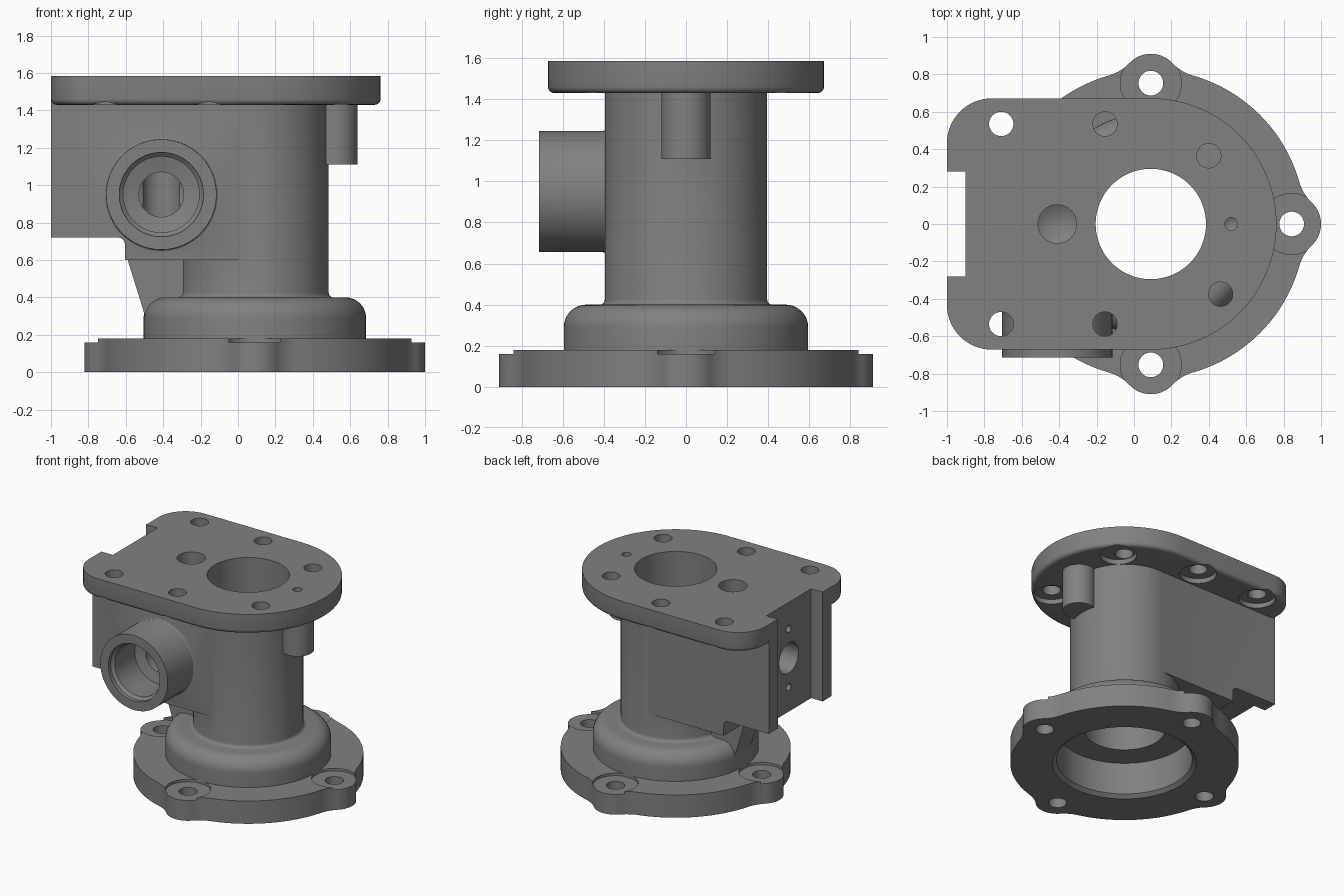
import bpy, bmesh
from math import pi, sin, cos, acos, atan2
from mathutils import Vector, Matrix

if "Cube" in bpy.data.objects:
    bpy.data.objects.remove(bpy.data.objects["Cube"])

CX = 0.09          # x of the main vertical axis
UP, DOWN = (0, 0, 1), (0, 0, -1)


def finish(name, bm):
    """Make the mesh object, with all normals pointing outwards."""
    if bm.calc_volume(signed=True) < 0:
        bmesh.ops.reverse_faces(bm, faces=bm.faces)
    me = bpy.data.meshes.new(name)
    bm.to_mesh(me)
    bm.free()
    ob = bpy.data.objects.new(name, me)
    bpy.context.collection.objects.link(ob)
    return ob


def lathe(name, profile, origin, axis=UP, steps=64):
    """Closed solid from an (r, h) profile that starts and ends on the axis."""
    rot = Vector(axis).to_track_quat('Z', 'Y').to_matrix().to_4x4()
    bm = bmesh.new()
    rings = [[bm.verts.new((r * cos(2 * pi * (i + 0.37) / steps),
                            r * sin(2 * pi * (i + 0.37) / steps), h)) for i in range(steps)]
             for r, h in profile[1:-1]]
    for a, b in zip(rings, rings[1:]):
        for i in range(steps):
            j = (i + 1) % steps
            bm.faces.new((a[i], a[j], b[j], b[i]))
    low, high = bm.verts.new((0, 0, profile[0][1])), bm.verts.new((0, 0, profile[-1][1]))
    for i in range(steps):
        j = (i + 1) % steps
        bm.faces.new((low, rings[0][j], rings[0][i]))
        bm.faces.new((high, rings[-1][i], rings[-1][j]))
    bm.transform(Matrix.Translation(origin) @ rot)
    return finish(name, bm)


def cyl(name, r, length, origin, axis=UP, steps=48, tip=0.0):
    return lathe(name, [(0, 0), (r, 0), (r, length), (0, length + tip)], origin, axis, steps)


def prism(name, pts, a, b, axis='z', bevel=0.0):
    """Extrude a 2D outline from a to b; bevel rounds the edge at a."""
    put = (lambda u, v, w: (u, v, w)) if axis == 'z' else (lambda u, v, w: (u, w, v))
    bm = bmesh.new()
    lo = [bm.verts.new(put(u, v, a)) for u, v in pts]
    hi = [bm.verts.new(put(u, v, b)) for u, v in pts]
    base = bm.faces.new(lo[::-1])
    bm.faces.new(hi)
    for i in range(len(pts)):
        j = (i + 1) % len(pts)
        bm.faces.new((lo[i], lo[j], hi[j], hi[i]))
    bm.normal_update()
    if bevel:
        bmesh.ops.bevel(bm, geom=list(base.edges), offset=bevel, segments=4,
                        profile=0.5, affect='EDGES')
    return finish(name, bm)


def arc(cx, cy, r, a0, a1, n):
    return [(cx + r * cos(a0 + (a1 - a0) * i / n), cy + r * sin(a0 + (a1 - a0) * i / n))
            for i in range(n + 1)]


def combine(target, other, op):
    """Boolean; try the next solver if one leaves the mesh unchanged."""
    for solver in ('EXACT', 'MANIFOLD', 'FLOAT'):
        before = len(target.data.vertices)
        m = target.modifiers.new(op, 'BOOLEAN')
        m.operation, m.solver, m.object = op, solver, other
        bpy.context.view_layer.objects.active = target
        bpy.ops.object.modifier_apply(modifier=m.name)
        if len(target.data.vertices) != before:
            break
    bpy.data.objects.remove(other)


# Base flange outline: a disc with four lobes, blended by concave fillets
R, D, RL, RF = 0.825, 0.753, 0.157, 0.25
phi = acos(((R + RF) ** 2 + D * D - (RL + RF) ** 2) / (2 * (R + RF) * D))
fx, fy = (R + RF) * cos(phi), (R + RF) * sin(phi)
beta = atan2(fy, fx - D)
lobe = (arc(fx, -fy, RF, pi - phi, pi - beta, 8)
        + arc(D, 0, RL, -beta, beta, 20)[1:]
        + arc(fx, fy, RF, pi + beta, pi + phi, 8)[1:]
        + arc(0, 0, R, phi, pi / 2 - phi, 20)[1:-1])
outline = []
for k in range(4):
    c, s = cos(k * pi / 2), sin(k * pi / 2)
    outline += [(CX + c * x - s * y, s * x + c * y) for x, y in lobe]
housing = prism("housing", outline, 0, 0.18)
lobes = [(CX + D, 0), (CX, D), (CX - D, 0), (CX, -D)]
for x, y in lobes:
    combine(housing, cyl("spot_face", 0.163, 0.1, (x, y, 0.16)), 'DIFFERENCE')

# Rounded shoulder and round column
profile = ([(0, 0.1), (0.595, 0.1)] + arc(0.485, 0.29, 0.11, 0, pi / 2, 10)
           + arc(0.42, 0.425, 0.025, -pi / 2, -pi, 4) + [(0.395, 1.5), (0, 1.5)])
combine(housing, lathe("column", profile, (CX, 0, 0), steps=96), 'UNION')

# Side block with stepped underside, and the rib under it
block = ([(-1, 0.72)] + arc(-0.64, 0.685, 0.035, pi / 2, 0, 5)
         + [(-0.605, 0.6), (CX, 0.6), (CX, 1.49), (-1, 1.49)])
combine(housing, prism("side_block", block, -0.393, 0.393, 'y'), 'UNION')
rib = [(-0.602, 0.64), (-0.5, 0.31), (-0.45, 0.2), (0, 0.2), (0, 0.64)]
combine(housing, prism("rib", rib, -0.1, 0.1, 'y'), 'UNION')

# Top plate: half-round on the right, rounded corners on the left
H, RC = 0.672, 0.24
plate = (arc(CX, 0, H, -pi / 2, pi / 2, 64)
         + arc(-1 + RC, H - RC, RC, pi / 2, pi, 16)
         + arc(-1 + RC, -H + RC, RC, pi, 1.5 * pi, 16))
combine(housing, prism("top_plate", plate, 1.43, 1.585, bevel=0.03), 'UNION')

# Pin boss under the plate and port boss on the front
combine(housing, cyl("pin_boss", 0.12, 0.39, (0.52, 0, 1.11)), 'UNION')
port = ([(0, 0), (0.307, 0), (0.307, 0.1)] + arc(0.307, 0.115, 0.012, -pi / 2, -pi, 3)
        + [(0.295, 0.425), (0, 0.425)])
combine(housing, lathe("port_boss", port, (-0.41, -0.29, 0.95), (0, -1, 0)), 'UNION')

# Every cut-out: main bore, end channel, ports, drilled and bolt holes
bore = [(0, -0.1), (0.52, -0.1), (0.52, 0), (0.49, 0.025), (0.49, 0.28),
        (0.295, 0.28), (0.295, 1.7), (0, 1.7)]
port_bore = [(0, -0.1), (0.225, -0.1), (0.225, 0.03), (0.203, 0.05), (0.203, 0.3),
             (0.12, 0.32), (0.12, 0.74), (0, 0.79)]
pads = [(x, y) for x in (-0.71, -0.155) for y in (-0.535, 0.535)] + [(0.463, -0.375),
                                                                    (0.463, 0.375)]
bolts = pads[:5] + [(0.4, 0.365)]
cuts = [
    lathe("main_bore", bore, (CX, 0, 0), steps=96),
    prism("end_channel", [(-1.1, -0.28), (-0.9, -0.28), (-0.9, 0.28), (-1.1, 0.28)], 0.5, 1.7),
    lathe("port_bore", port_bore, (-0.41, -0.715, 0.95), (0, 1, 0)),
    cyl("top_drilling", 0.103, 0.79, (-0.41, 0, 1.6), DOWN, tip=0.06),
    cyl("end_port", 0.12, 0.58, (-0.95, 0, 1.145), (1, 0, 0)),
    cyl("pin_hole", 0.034, 0.25, (0.52, 0, 1.6), DOWN, 24, 0.02),
]
cuts += [cyl("screw_hole", 0.028, 0.2, (-0.95, 0, 1.145 + dz), (1, 0, 0), 24, 0.02)
         for dz in (-0.23, 0.23)]
cuts += [cyl("bolt_pad", 0.133, 0.04, (x, y, 1.428)) for x, y in pads]
cuts += [cyl("plate_hole", 0.065, 0.2, (x, y, 1.415), steps=40) for x, y in bolts]
cuts += [cyl("flange_hole", 0.066, 0.4, (x, y, -0.1), steps=40) for x, y in lobes]
for cutter in cuts:
    combine(housing, cutter, 'DIFFERENCE')

# Dark grey finish, smooth rounds, crisp edges
grey = bpy.data.materials.new("dark_grey")
grey.diffuse_color = (0.22, 0.22, 0.22, 1)
grey.use_nodes = True
grey.node_tree.nodes["Principled BSDF"].inputs["Base Color"].default_value = grey.diffuse_color
housing.data.materials.clear()
housing.data.materials.append(grey)
bpy.ops.object.select_all(action='DESELECT')
housing.select_set(True)
bpy.context.view_layer.objects.active = housing
bpy.ops.object.shade_smooth_by_angle(angle=0.52)
